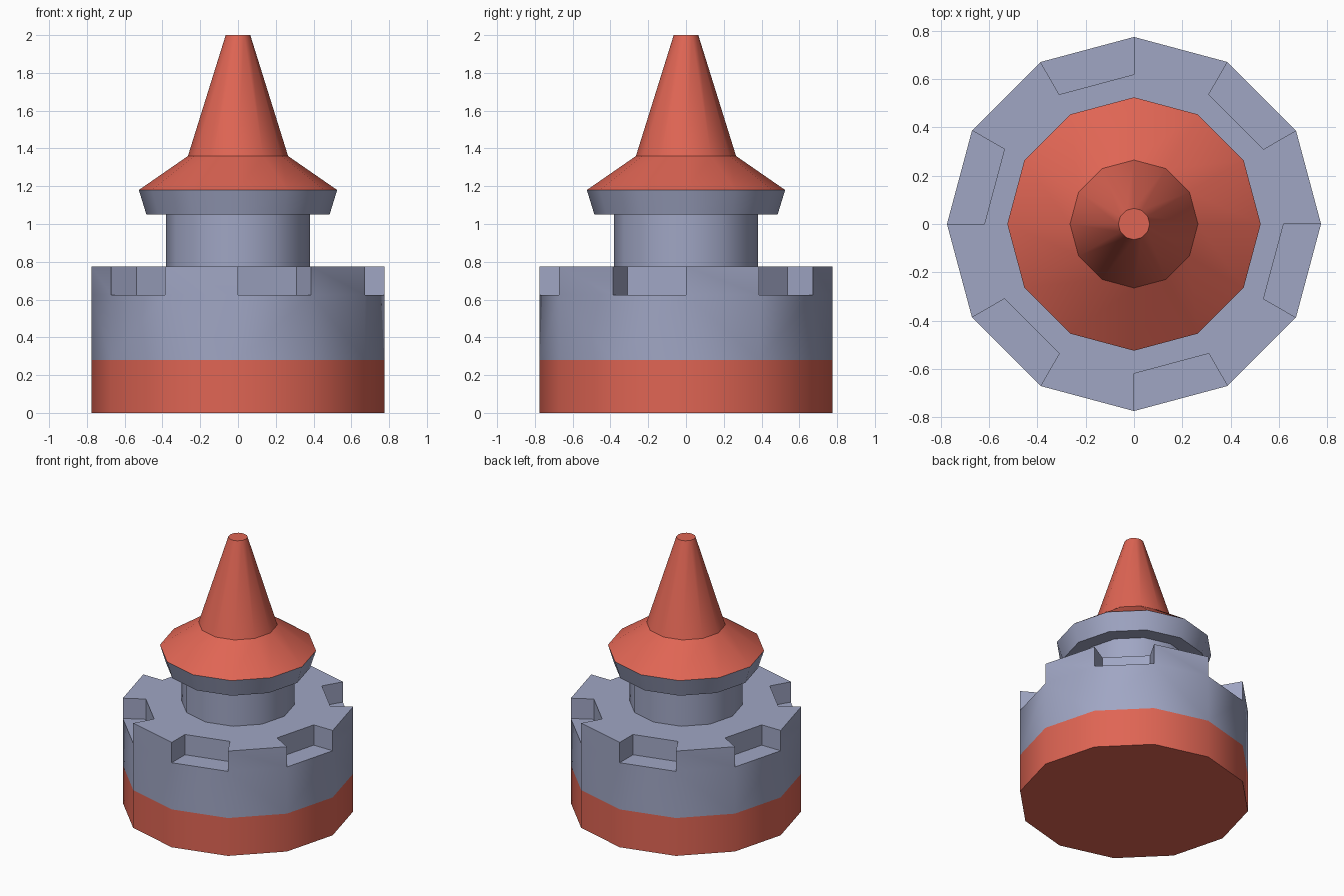
import bpy, bmesh, math

SIDES = 12
SMOOTH = math.radians(35)

if "Cube" in bpy.data.objects:
    bpy.data.objects.remove(bpy.data.objects["Cube"], do_unlink=True)


def make_material(name, rgb):
    mat = bpy.data.materials.new(name)
    mat.use_nodes = True
    colour = (*rgb, 1.0)
    mat.diffuse_color = colour
    mat.node_tree.nodes["Principled BSDF"].inputs["Base Color"].default_value = colour
    return mat


red = make_material("brick_red", (0.74, 0.13, 0.088))
grey = make_material("blue_grey", (0.35, 0.38, 0.55))


def finish(name, bm, mat):
    bmesh.ops.recalc_face_normals(bm, faces=bm.faces[:])
    mesh = bpy.data.meshes.new(name)
    bm.to_mesh(mesh)
    bm.free()
    mesh.materials.append(mat)
    obj = bpy.data.objects.new(name, mesh)
    bpy.context.collection.objects.link(obj)
    bpy.ops.object.select_all(action="DESELECT")
    obj.select_set(True)
    bpy.context.view_layer.objects.active = obj
    bpy.ops.object.shade_smooth_by_angle(angle=SMOOTH)
    return obj


def ring(bm, radius, z):
    step = math.tau / SIDES
    return [bm.verts.new((radius * math.cos(k * step), radius * math.sin(k * step), z))
            for k in range(SIDES)]


def frustum(name, mat, r_low, r_high, z_low, z_high):
    bm = bmesh.new()
    low, high = ring(bm, r_low, z_low), ring(bm, r_high, z_high)
    for k in range(SIDES):
        n = (k + 1) % SIDES
        bm.faces.new((low[k], low[n], high[n], high[k]))
    bm.faces.new(low[::-1])
    bm.faces.new(high)
    return finish(name, bm, mat)


def notched_drum(name, mat, outer, inner, z_low, z_mid, z_high):
    """Drum whose every second side has a notch cut into its upper rim."""
    bm = bmesh.new()
    low, mid, high = (ring(bm, outer, z) for z in (z_low, z_mid, z_high))
    step_in, rim_in = ring(bm, inner, z_mid), ring(bm, inner, z_high)
    for k in range(SIDES):
        n = (k + 1) % SIDES
        if k % 2:
            # notch: low wall, ledge, back wall and two cheeks
            bm.faces.new((low[k], low[n], mid[n], mid[k]))
            bm.faces.new((mid[k], mid[n], step_in[n], step_in[k]))
            bm.faces.new((step_in[k], step_in[n], rim_in[n], rim_in[k]))
            for j in (k, n):
                bm.faces.new((mid[j], high[j], rim_in[j], step_in[j]))
        else:
            # merlon: full-height wall and its top
            bm.faces.new((low[k], low[n], mid[n], high[n], high[k], mid[k]))
            bm.faces.new((high[k], high[n], rim_in[n], rim_in[k]))
    bm.faces.new(rim_in)
    bm.faces.new(low[::-1])
    return finish(name, bm, mat)


# Base and notched drum
frustum("base", red, 0.775, 0.775, 0.0, 0.28)
notched_drum("notched_drum", grey, 0.775, 0.62, 0.28, 0.625, 0.775)

# Neck, flared collar, roof and spire
frustum("neck", grey, 0.38, 0.38, 0.77, 1.06)
frustum("collar", grey, 0.485, 0.525, 1.05, 1.18)
frustum("roof", red, 0.525, 0.265, 1.18, 1.36)
frustum("spire", red, 0.265, 0.065, 1.36, 2.0)
